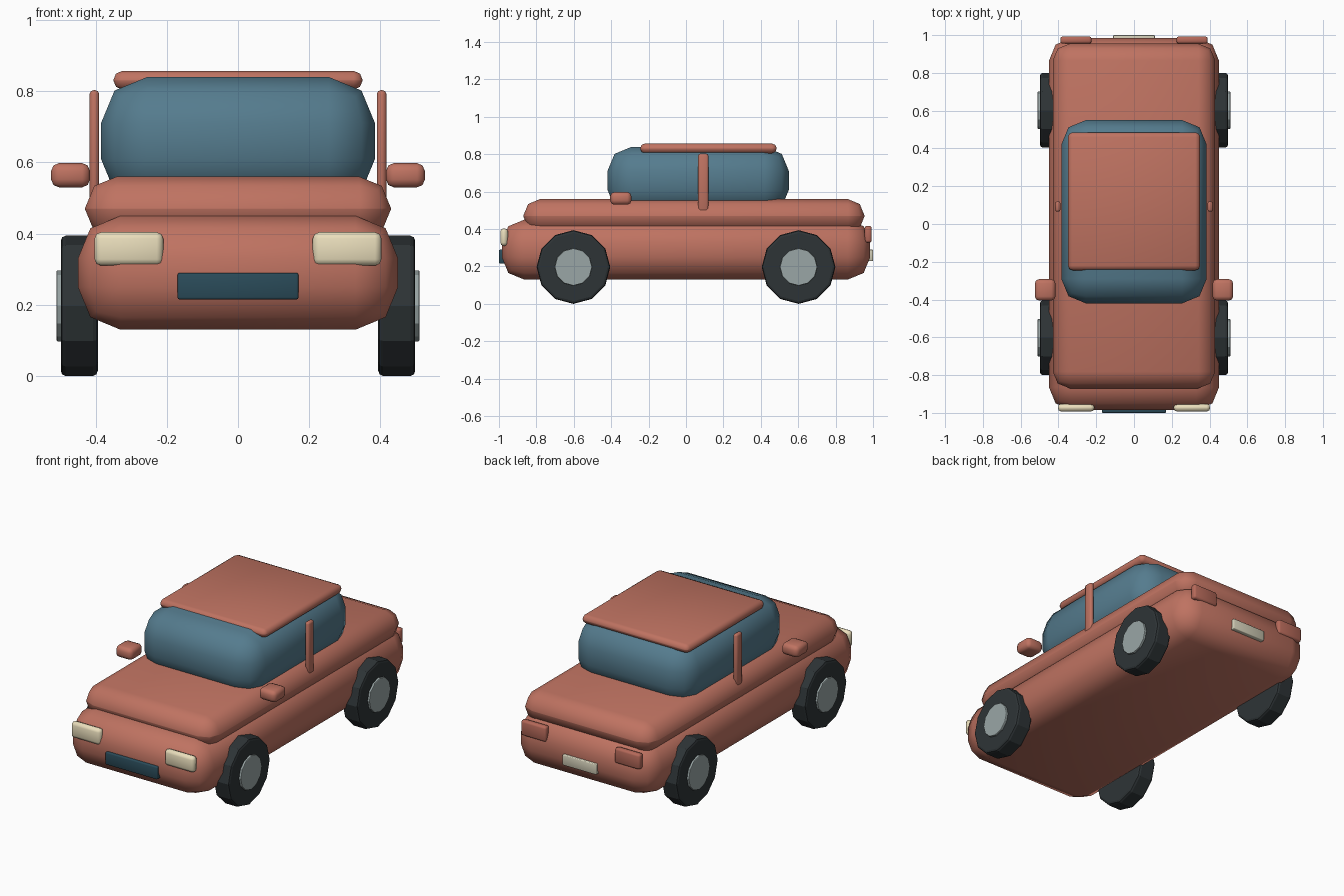
import bpy, bmesh, math
from mathutils import Matrix, Vector

if "Cube" in bpy.data.objects:
    bpy.data.objects.remove(bpy.data.objects["Cube"])


def material(name, rgb):
    m = bpy.data.materials.new(name)
    m.diffuse_color = (*rgb, 1)
    m.use_nodes = True
    m.node_tree.nodes["Principled BSDF"].inputs["Base Color"].default_value = m.diffuse_color
    return m


PAINT = material("paint", (0.52, 0.17, 0.12))
GLASS = material("glass", (0.09, 0.20, 0.27))
RUBBER = material("rubber", (0.027, 0.034, 0.037))
METAL = material("metal", (0.32, 0.38, 0.38))
LAMP = material("lamp", (0.82, 0.73, 0.50))
TAIL = material("tail_lamp", (0.46, 0.14, 0.10))
DARK = material("dark_grille", (0.023, 0.07, 0.10))
PLATE = material("plate", (0.65, 0.62, 0.48))


def finish(name, bm, mat, angle):
    mesh = bpy.data.meshes.new(name)
    bm.to_mesh(mesh)
    bm.free()
    mesh.materials.append(mat)
    ob = bpy.data.objects.new(name, mesh)
    bpy.context.collection.objects.link(ob)
    if angle:
        bpy.ops.object.select_all(action='DESELECT')
        ob.select_set(True)
        bpy.context.view_layer.objects.active = ob
        bpy.ops.object.shade_smooth_by_angle(angle=math.radians(angle))
    return ob


def box(name, xs, ys, zs, bevel, mat, segments=2):
    """Rounded box between the given limits on each axis."""
    lo, hi = Vector(c[0] for c in (xs, ys, zs)), Vector(c[1] for c in (xs, ys, zs))
    bm = bmesh.new()
    bmesh.ops.create_cube(bm, size=1, matrix=Matrix.Translation((lo + hi) / 2)
                          @ Matrix.Diagonal((*(hi - lo), 1)))
    bmesh.ops.bevel(bm, geom=bm.edges[:], offset=bevel, segments=segments,
                    profile=0.5, affect='EDGES', clamp_overlap=True)
    return finish(name, bm, mat, 50)


def disc(name, radius, x0, x1, y, z, bevel, mat):
    """Twelve-sided cylinder along x, softened at both rims."""
    bm = bmesh.new()
    place = Matrix.Translation(((x0 + x1) / 2, y, z)) @ Matrix.Rotation(math.pi / 2, 4, 'Y')
    bmesh.ops.create_cone(bm, cap_ends=True, segments=12, radius1=radius,
                          radius2=radius, depth=abs(x1 - x0), matrix=place)
    rims = [e for e in bm.edges if abs(e.verts[0].co.x - e.verts[1].co.x) < 1e-4]
    bmesh.ops.bevel(bm, geom=rims, offset=bevel, segments=2, profile=0.5, affect='EDGES')
    return finish(name, bm, mat, 0)


# Body shell, upper deck, cabin and roof
box("lower_body", (-0.45, 0.45), (-0.985, 0.985), (0.13, 0.45), 0.12, PAINT)
box("upper_deck", (-0.43, 0.43), (-0.87, 0.955), (0.38, 0.56), 0.089, PAINT)
box("cabin_glass", (-0.385, 0.385), (-0.42, 0.55), (0.48, 0.84), 0.13, GLASS)
box("roof", (-0.35, 0.35), (-0.245, 0.485), (0.805, 0.857), 0.025, PAINT)

# Grille and number plate
box("grille", (-0.17, 0.17), (-1.0, -0.96), (0.215, 0.29), 0.006, DARK)
box("number_plate", (-0.11, 0.11), (0.96, 1.0), (0.228, 0.29), 0.004, PLATE)

# Parts on both sides
for side, s in (("left", -1), ("right", 1)):
    def span(a, b):
        return tuple(sorted((s * a, s * b)))
    box(f"{side}_pillar", span(0.39, 0.417), (0.065, 0.12), (0.48, 0.803), 0.011, PAINT)
    box(f"{side}_mirror", span(0.416, 0.525), (-0.405, -0.292), (0.53, 0.598), 0.022, PAINT)
    box(f"{side}_headlight", span(0.21, 0.403), (-0.993, -0.952), (0.31, 0.404), 0.018, LAMP)
    box(f"{side}_tail_light", span(0.225, 0.39), (0.955, 0.993), (0.327, 0.417), 0.012, TAIL)
    for end, y in (("front", -0.602), ("rear", 0.602)):
        disc(f"{end}_{side}_tyre", 0.197, s * 0.394, s * 0.498, y, 0.197, 0.014, RUBBER)
        disc(f"{end}_{side}_hub", 0.1, s * 0.44, s * 0.51, y, 0.197, 0.004, METAL)
